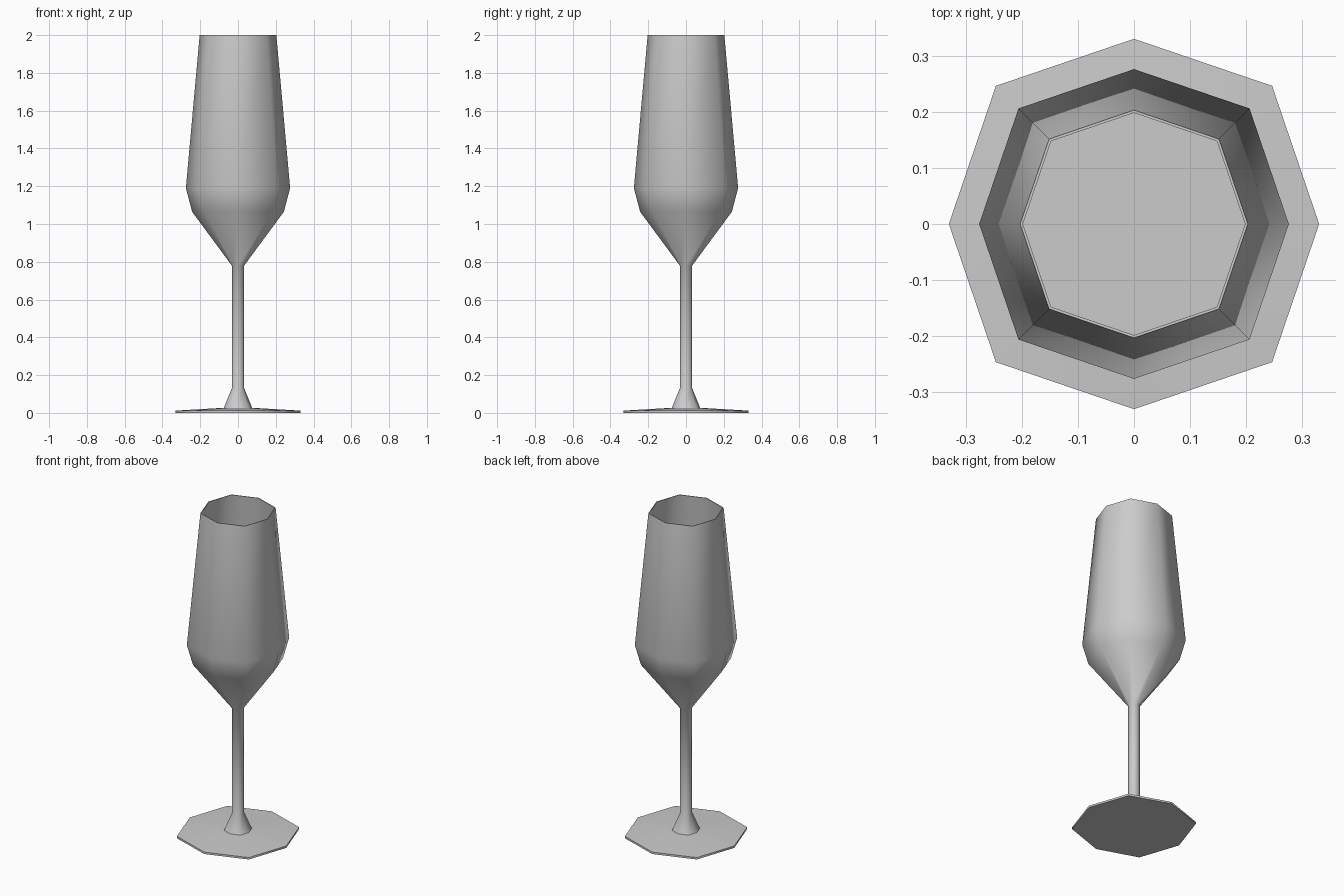
import bpy, bmesh, math

if "Cube" in bpy.data.objects:
    bpy.data.objects.remove(bpy.data.objects["Cube"], do_unlink=True)

glass = bpy.data.materials.new("glass_grey")
glass.use_nodes = True
GREY = (0.6, 0.6, 0.6, 1.0)
glass.diffuse_color = GREY
glass.node_tree.nodes["Principled BSDF"].inputs["Base Color"].default_value = GREY

SIDES = 8
DIAGONAL = 1.055  # diagonal corners sit slightly further out


def ring(bm, radius, z):
    verts = []
    for i in range(SIDES):
        a = i * math.tau / SIDES
        r = radius * (DIAGONAL if i % 2 else 1.0)
        verts.append(bm.verts.new((r * math.cos(a), r * math.sin(a), z)))
    return verts


def turned_part(name, profile, cap_start=False, cap_end=False):
    """Eight-sided turned shape from (radius, height) points."""
    bm = bmesh.new()
    rings = [ring(bm, r, z) for r, z in profile]
    for low, high in zip(rings, rings[1:]):
        for i in range(SIDES):
            j = (i + 1) % SIDES
            bm.faces.new((low[i], low[j], high[j], high[i]))
    if cap_start:
        bm.faces.new(rings[0][::-1])
    if cap_end:
        bm.faces.new(rings[-1])
    mesh = bpy.data.meshes.new(name)
    bm.to_mesh(mesh)
    bm.free()
    mesh.materials.append(glass)
    obj = bpy.data.objects.new(name, mesh)
    bpy.context.collection.objects.link(obj)
    bpy.ops.object.select_all(action='DESELECT')
    obj.select_set(True)
    bpy.context.view_layer.objects.active = obj
    bpy.ops.object.shade_smooth_by_angle(angle=math.radians(60))
    return obj


# Foot: thin disc rising gently towards the stem
turned_part("foot", [(0.33, 0.0), (0.33, 0.012), (0.075, 0.027)], cap_start=True)

# Stem and bowl: flared base, stem, outer wall, lip, inner wall, inner floor
turned_part("stem_and_bowl", [
    (0.075, 0.027), (0.033, 0.13), (0.033, 0.78),
    (0.243, 1.065), (0.276, 1.19), (0.203, 2.0),
    (0.198, 2.0), (0.270, 1.19),
], cap_end=True)
